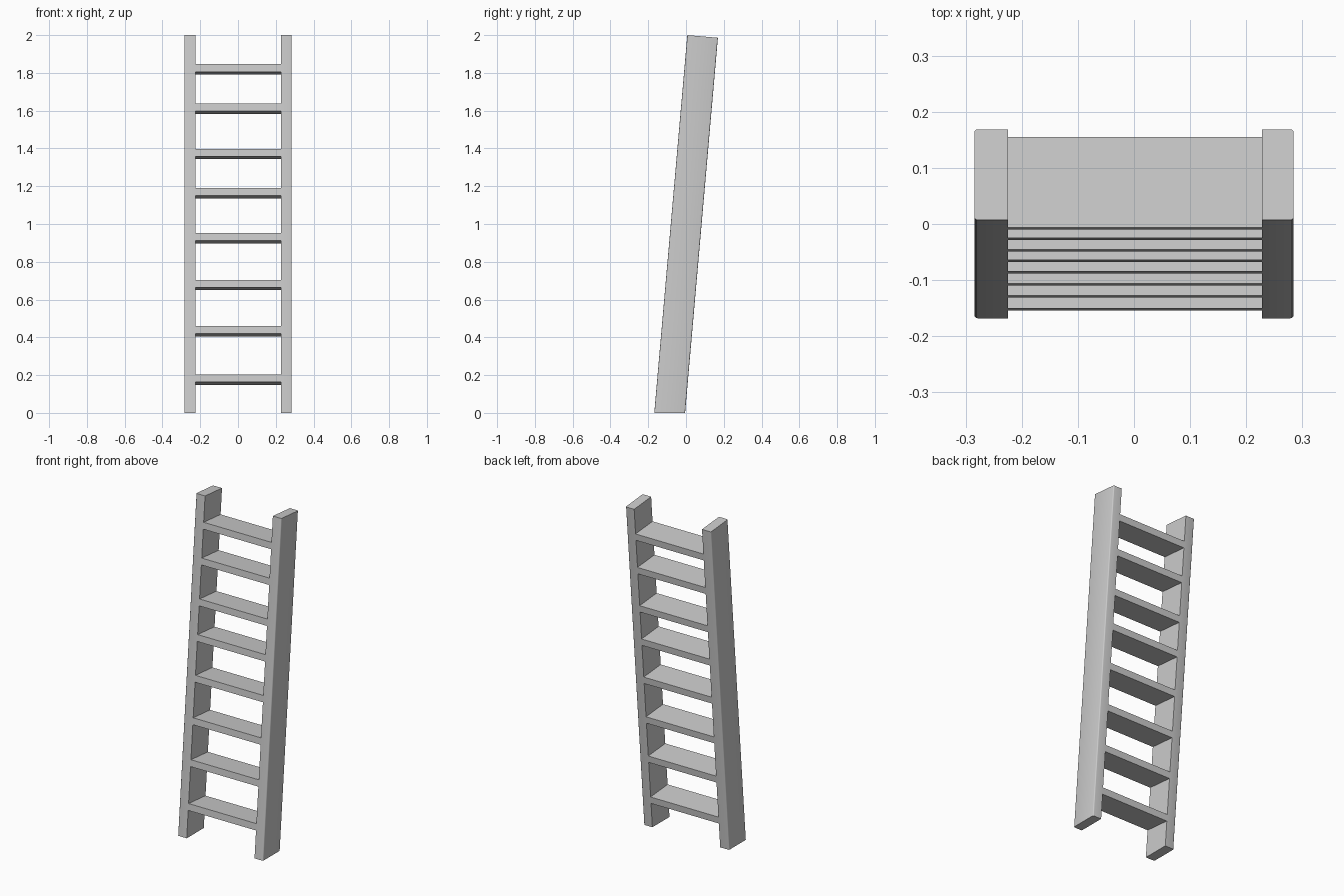
import bpy, bmesh, math

if "Cube" in bpy.data.objects:
    bpy.data.objects.remove(bpy.data.objects["Cube"])

TILT = math.radians(5)
SLOPE = math.tan(TILT)
FRONT, DEPTH, HEIGHT = -0.168, 0.1625, 2.0   # front edge at floor, board depth
C, S = math.cos(TILT), math.sin(TILT)
INNER_L, INNER_R, OUTER = -0.225, 0.228, 0.2845


def front_y(z):
    return FRONT + SLOPE * z


def prism(name, profile, x0, x1, round_x=None):
    """Extrude a (y, z) profile from x0 to x1, easing the long edges at round_x."""
    bm = bmesh.new()
    a = [bm.verts.new((x0, y, z)) for y, z in profile]
    b = [bm.verts.new((x1, y, z)) for y, z in profile]
    bm.faces.new(a)
    bm.faces.new(b[::-1])
    for i in range(4):
        j = (i + 1) % 4
        bm.faces.new((a[i], b[i], b[j], a[j]))
    if round_x is not None:
        edges = [e for e in bm.edges
                 if all(abs(v.co.x - round_x) < 1e-5 for v in e.verts)
                 and abs(e.verts[0].co.z - e.verts[1].co.z) > 1]
        bmesh.ops.bevel(bm, geom=edges, offset=0.006, segments=3,
                        profile=0.5, affect='EDGES')
    bmesh.ops.recalc_face_normals(bm, faces=bm.faces)
    mesh = bpy.data.meshes.new(name)
    bm.to_mesh(mesh)
    bm.free()
    ob = bpy.data.objects.new(name, mesh)
    bpy.context.collection.objects.link(ob)
    if round_x is not None:
        bpy.ops.object.select_all(action='DESELECT')
        ob.select_set(True)
        bpy.context.view_layer.objects.active = ob
        bpy.ops.object.shade_smooth_by_angle(angle=math.radians(35))
    return ob


# Leaning side rails: level foot, top cut square to the board
ty = front_y(HEIGHT)
rail = [(FRONT, 0), (FRONT + DEPTH / C, 0),
        (ty + DEPTH * C, HEIGHT - DEPTH * S), (ty, HEIGHT)]
prism("left_rail", rail, -OUTER, INNER_L, -OUTER)
prism("right_rail", rail, INNER_R, OUTER, OUTER)

# Treads, flush with the rails and square to them
THICK = 0.04
for i, z in enumerate((0.203, 0.459, 0.704, 0.952, 1.19, 1.398, 1.637, 1.846)):
    y, zb = front_y(z), z - THICK
    yb = front_y(zb)
    tread = [(y, z), (yb, zb),
             (yb + DEPTH * C, zb - DEPTH * S), (y + DEPTH * C, z - DEPTH * S)]
    prism(f"tread_{i + 1}", tread, INNER_L, INNER_R)
